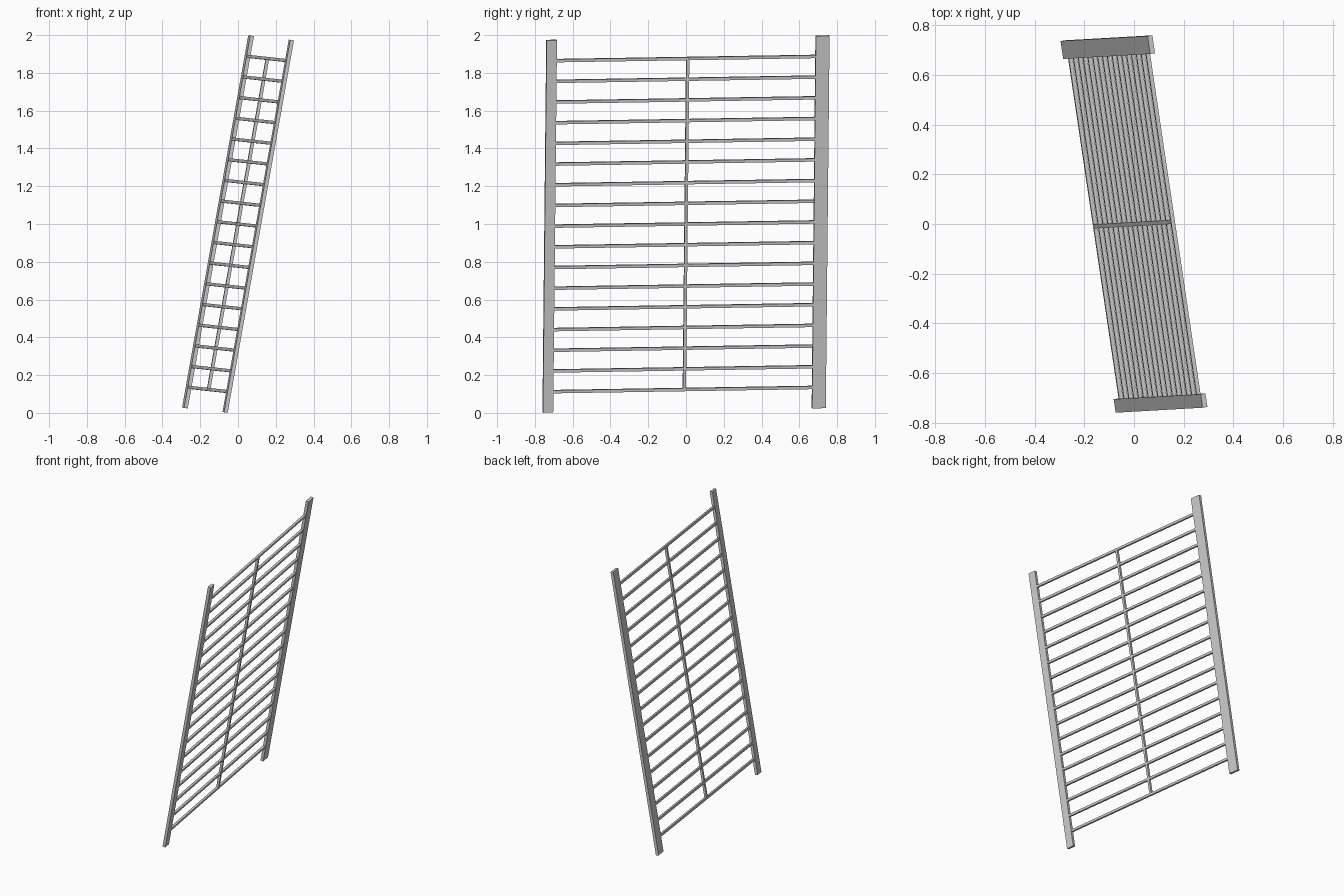
import bpy
from mathutils import Vector, Matrix

if "Cube" in bpy.data.objects:
    bpy.data.objects.remove(bpy.data.objects["Cube"])

# Leaning frame axes: up the posts, along the rungs, through the thickness
up = Vector((0.175, 0.010, 0.984)).normalized()
along = Vector((-0.149, 0.985, 0.0))
along = (along - up * along.dot(up)).normalized()
thick = along.cross(up)
FRAME = Matrix((thick, along, up)).transposed().to_4x4()
FRAME.translation = (0, 0, 1)


def bar(name, lo, hi):
    """Box between two corners given in (thickness, along, up) coordinates."""
    lo, hi = Vector(lo), Vector(hi)
    bpy.ops.mesh.primitive_cube_add(size=1)
    ob = bpy.context.object
    ob.name = name
    size = hi - lo
    local = Matrix.Translation((lo + hi) / 2) @ Matrix.Diagonal((*size, 1))
    ob.data.transform(FRAME @ local)
    return ob


# Side posts (one slightly wider than the other)
T, H = 0.010, 1.001
bar("wide_post", (-T, 0.684, -H), (T, 0.757, H))
bar("narrow_post", (-T, -0.757, -H), (T, -0.702, H))

# Evenly spaced rungs
R, COUNT, REACH = 0.008, 17, 0.89
for i in range(COUNT):
    h = -REACH + 2 * REACH * i / (COUNT - 1)
    bar(f"rung_{i + 1}", (-R, -0.705, h - R), (R, 0.687, h + R))

# Centre brace joining the rungs
bar("centre_brace", (-R - 0.0005, -R, -REACH), (R + 0.0005, R, REACH))
